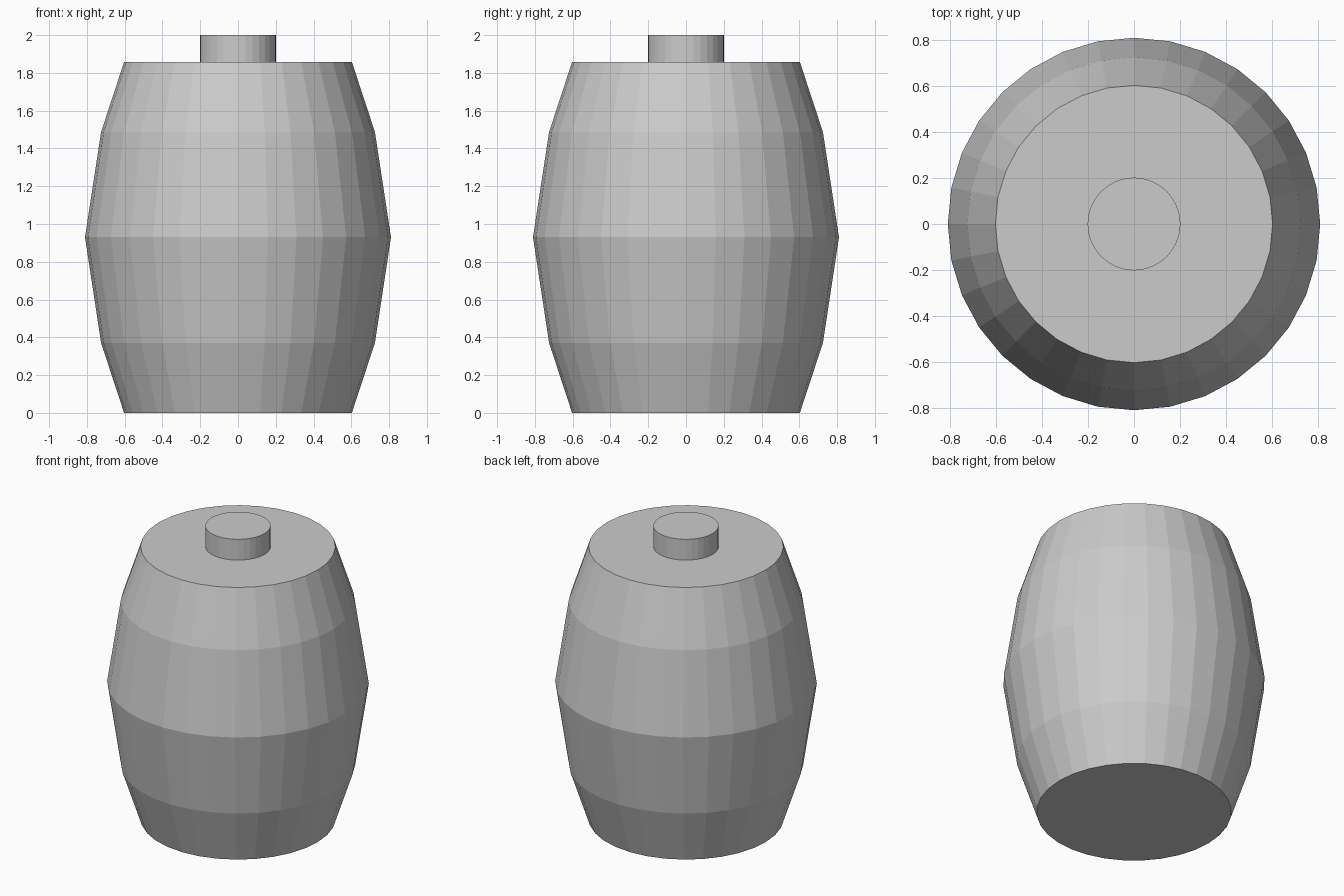
import bpy, bmesh
from math import cos, sin, tau

if "Cube" in bpy.data.objects:
    bpy.data.objects.remove(bpy.data.objects["Cube"])

SIDES = 32


def lathe(name, profile):
    """Revolve (radius, height) points around z and cap both ends."""
    bm = bmesh.new()
    rings = [[bm.verts.new((r * cos(tau * i / SIDES), r * sin(tau * i / SIDES), z))
              for i in range(SIDES)] for r, z in profile]
    for low, high in zip(rings, rings[1:]):
        for i in range(SIDES):
            j = (i + 1) % SIDES
            bm.faces.new((low[i], low[j], high[j], high[i]))
    bm.faces.new(rings[0][::-1])
    bm.faces.new(rings[-1])
    mesh = bpy.data.meshes.new(name)
    bm.to_mesh(mesh)
    bm.free()
    obj = bpy.data.objects.new(name, mesh)
    bpy.context.collection.objects.link(obj)
    return obj


# Bulging barrel body, symmetric about its middle
lathe("barrel_body", [(0.603, 0), (0.725, 0.371), (0.81, 0.93), (0.725, 1.487), (0.603, 1.858)])

# Short plug standing on the lid
lathe("top_plug", [(0.202, 1.858), (0.202, 2.0)])
